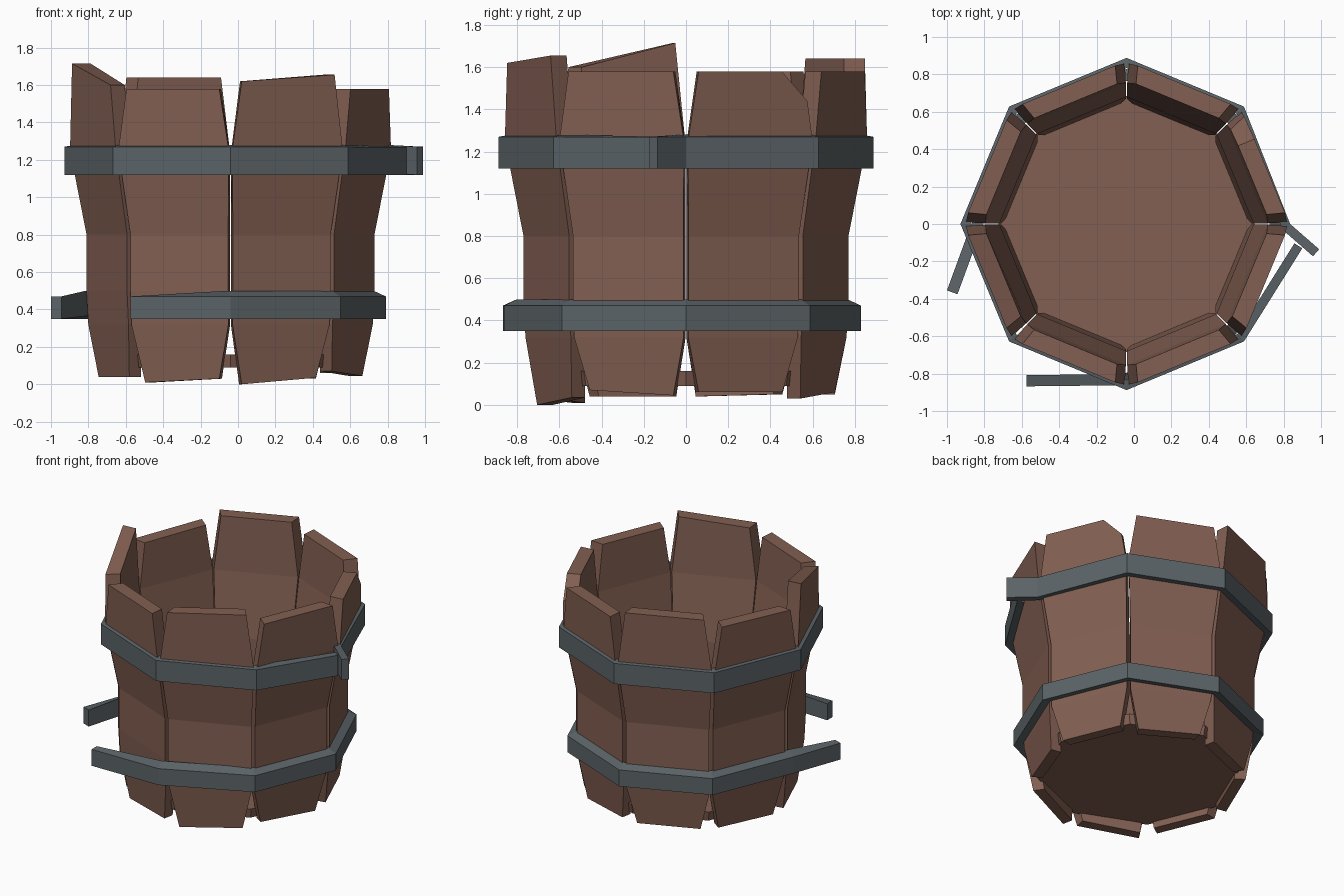
import bpy, bmesh, math
from mathutils import Vector

if "Cube" in bpy.data.objects:
    bpy.data.objects.remove(bpy.data.objects["Cube"])

CX = -0.04  # barrel axis


def material(name, rgb):
    m = bpy.data.materials.new(name)
    m.diffuse_color = (*rgb, 1)
    m.use_nodes = True
    m.node_tree.nodes["Principled BSDF"].inputs["Base Color"].default_value = m.diffuse_color
    return m


WOOD = material("brown_wood", (0.225, 0.115, 0.085))
IRON = material("grey_iron", (0.105, 0.125, 0.135))


def finish(bm, name, mat):
    bmesh.ops.recalc_face_normals(bm, faces=bm.faces)
    me = bpy.data.meshes.new(name)
    bm.to_mesh(me)
    bm.free()
    me.materials.append(mat)
    ob = bpy.data.objects.new(name, me)
    bpy.context.collection.objects.link(ob)


def skin(rings):
    """Solid from a chain of four-point rings."""
    bm = bmesh.new()
    vs = [[bm.verts.new(p) for p in r] for r in rings]
    for a, b in zip(vs, vs[1:]):
        for i in range(4):
            j = (i + 1) % 4
            bm.faces.new((a[i], a[j], b[j], b[i]))
    bm.faces.new(vs[0][::-1])
    bm.faces.new(vs[-1])
    return bm


def polar(r, deg):
    a = math.radians(deg)
    return Vector((CX + r * math.cos(a), r * math.sin(a), 0))


# stave profile: z (None = ragged end), outer radius, inner radius, outer gap, inner gap
LEVELS = [(None, 0.73, 0.65, 0.065, 0.05), (0.32, 0.765, 0.67, 0.012, 0.002),
          (0.5, 0.775, 0.68, 0.014, 0.002), (0.8, 0.775, 0.68, 0.014, 0.002),
          (1.25, 0.862, 0.755, 0.01, 0.004), (None, 0.872, 0.77, 0.065, 0.055)]
# ragged ends of each stave, counterclockwise from +x: bottom pair, top pair
ENDS = [(.06, .06, 1.58, 1.58), (.03, .06, 1.58, 1.58), (.05, .05, 1.64, 1.64),
        (.05, .04, 1.58, 1.57), (.04, .04, 1.715, 1.60), (.01, .03, 1.58, 1.58),
        (0, .035, 1.62, 1.655), (.07, .045, 1.58, 1.58)]

for k, (b0, b1, t0, t1) in enumerate(ENDS):
    rings = []
    for i, (z, ro, ri, go, gi) in enumerate(LEVELS):
        z0, z1 = (z, z) if z is not None else ((b0, b1) if i == 0 else (t0, t1))
        ring = []
        for r, g, flip in ((ro, go, False), (ri, gi, True)):
            a, b = polar(r, 45 * k), polar(r, 45 * k + 45)
            d = (b - a).normalized() * g
            pair = [a + d + Vector((0, 0, z0)), b - d + Vector((0, 0, z1))]
            ring += pair[::-1] if flip else pair
        rings.append(ring)
    bm = skin(rings)
    if k == 0:  # chipped corner
        tan = (polar(1, 45) - polar(1, 0)).normalized()
        p = polar(0.86, 0).lerp(polar(0.86, 45), 0.74) + Vector((0, 0, 1.58))
        cut = bmesh.ops.bisect_plane(bm, geom=bm.verts[:] + bm.edges[:] + bm.faces[:],
                                     plane_co=p, plane_no=tan * 0.17 + Vector((0, 0, 0.16)),
                                     clear_outer=True)
        bmesh.ops.holes_fill(bm, edges=[e for e in bm.edges if e.is_boundary])
    finish(bm, f"stave_{k + 1}", WOOD)

# floor
bm = bmesh.new()
lo = [bm.verts.new(polar(0.67, 45 * k) + Vector((0, 0, 0.09))) for k in range(8)]
hi = [bm.verts.new(polar(0.685, 45 * k) + Vector((0, 0, 0.16))) for k in range(8)]
bm.faces.new(lo[::-1])
bm.faces.new(hi)
for k in range(8):
    j = (k + 1) % 8
    bm.faces.new((lo[k], lo[j], hi[j], hi[k]))
finish(bm, "floor", WOOD)


def hoop(name, path, z0, z1, thick, lip):
    """Broken band: outer edge follows the path, thickness goes inward."""
    rings = []
    for i, p in enumerate(path):
        tin = (p - path[max(i - 1, 0)]).normalized()
        tout = (path[min(i + 1, len(path) - 1)] - p).normalized()
        t = (tin + tout).normalized()
        inward = Vector((-t.y, t.x, 0))
        q = p + inward * thick / max(0.8, t.dot(tout if tout.length else tin))
        end = i in (0, len(path) - 1)
        up = 0 if end else lip
        rings.append([p + Vector((0, 0, z0)), p + Vector((0, 0, z1)),
                      q + Vector((0, 0, z1 + up)), q + Vector((0, 0, z0 + up / 2))])
    finish(skin(rings), name, IRON)


# upper hoop, snapped open on the right
hoop("upper_hoop", [Vector((0.99, -0.135, 0)), polar(0.875, 0)]
     + [polar(0.888, a) for a in range(45, 316, 45)] + [Vector((0.9, -0.13, 0))],
     1.12, 1.27, 0.05, 0.01)

# lower hoop, snapped open at the front left
hoop("lower_hoop", [Vector((-0.575, -0.868, 0)), polar(0.862, 270)]
     + [polar(0.83, a) for a in range(315, 541, 45)] + [Vector((-1.0, -0.355, 0))],
     0.35, 0.47, 0.06, 0.03)
